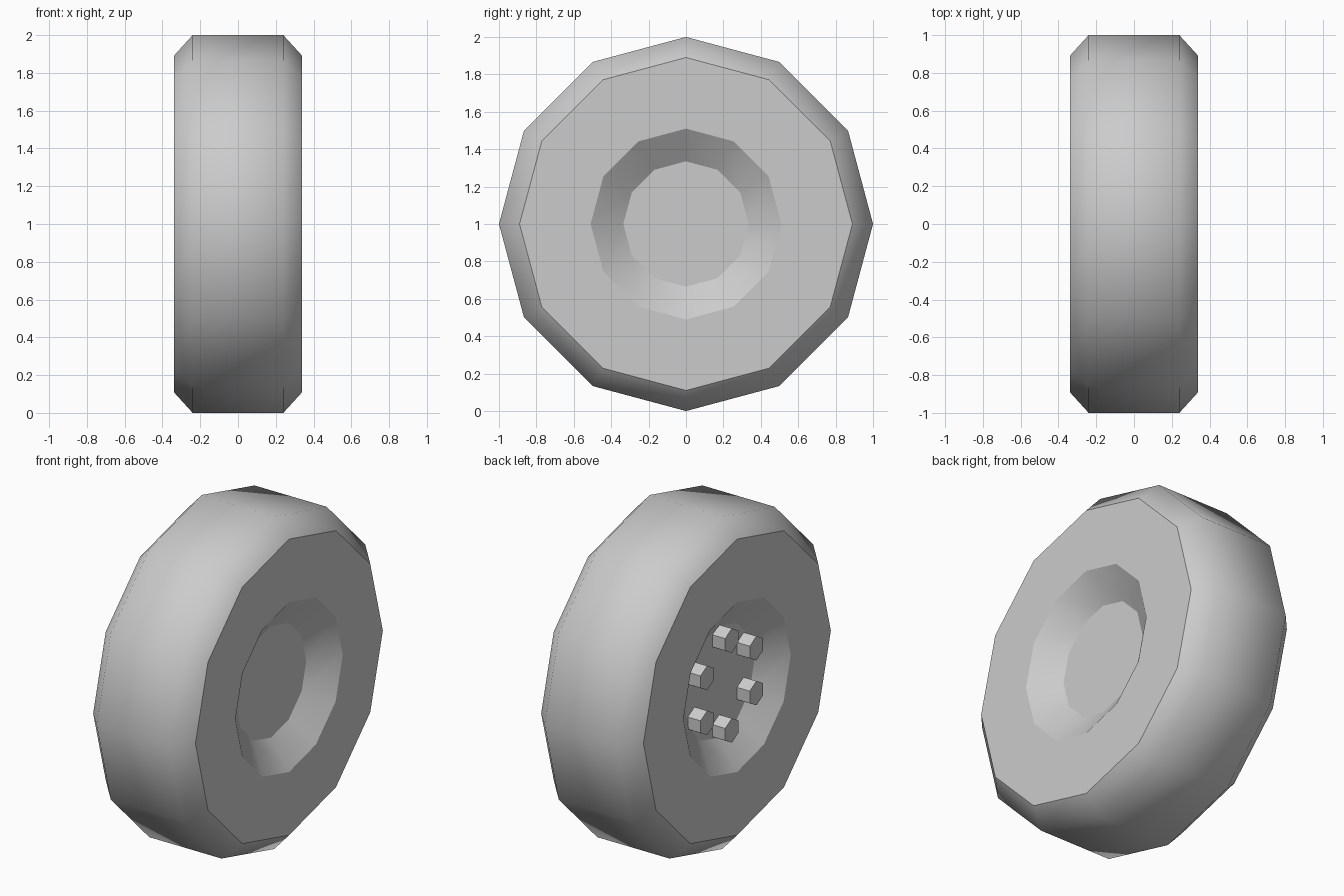
import bpy, bmesh
from math import sin, cos, pi

if "Cube" in bpy.data.objects:
    bpy.data.objects.remove(bpy.data.objects["Cube"])

SIDES = 12


def spin(bm, profile, sides, y0=0.0, z0=0.0):
    """Lathe (x, radius) points around an x-parallel axis and cap both ends."""
    rings = [[bm.verts.new((x, y0 + r * sin(2 * pi * i / sides), z0 + r * cos(2 * pi * i / sides)))
              for i in range(sides)] for x, r in profile]
    for a, b in zip(rings, rings[1:]):
        for i in range(sides):
            j = (i + 1) % sides
            bm.faces.new((a[i], a[j], b[j], b[i])).smooth = True
    bm.faces.new(rings[0])
    bm.faces.new(rings[-1])
    return rings


def finish(bm, name):
    bmesh.ops.recalc_face_normals(bm, faces=bm.faces)
    mesh = bpy.data.meshes.new(name)
    bm.to_mesh(mesh)
    bm.free()
    obj = bpy.data.objects.new(name, mesh)
    bpy.context.collection.objects.link(obj)
    return obj


# Wheel: recessed floor, sloped dish, flat sidewall, chamfer and tread, mirrored in x
half = [(0.22, 0.335), (0.34, 0.51), (0.34, 0.89), (0.24, 1.0)]
profile = [(-x, r) for x, r in half] + half[::-1]
bm = bmesh.new()
rings = spin(bm, profile, SIDES, 0, 1)
# Crisp rims on the floor, dish and sidewall; tread and chamfer blend smoothly
for k in (0, 1, 2, 5, 6, 7):
    for i in range(SIDES):
        bm.edges.get((rings[k][i], rings[k][(i + 1) % SIDES])).smooth = False
finish(bm, "wheel")

# Six hexagonal lug nuts in the outer dish
for n in range(6):
    a = n * pi / 3
    bm = bmesh.new()
    spin(bm, [(-0.215, 0.073), (-0.305, 0.073)], 6, 0.27 * sin(a), 1 + 0.27 * cos(a))
    for f in bm.faces:
        f.smooth = False
    finish(bm, f"lug_nut_{n + 1}")
